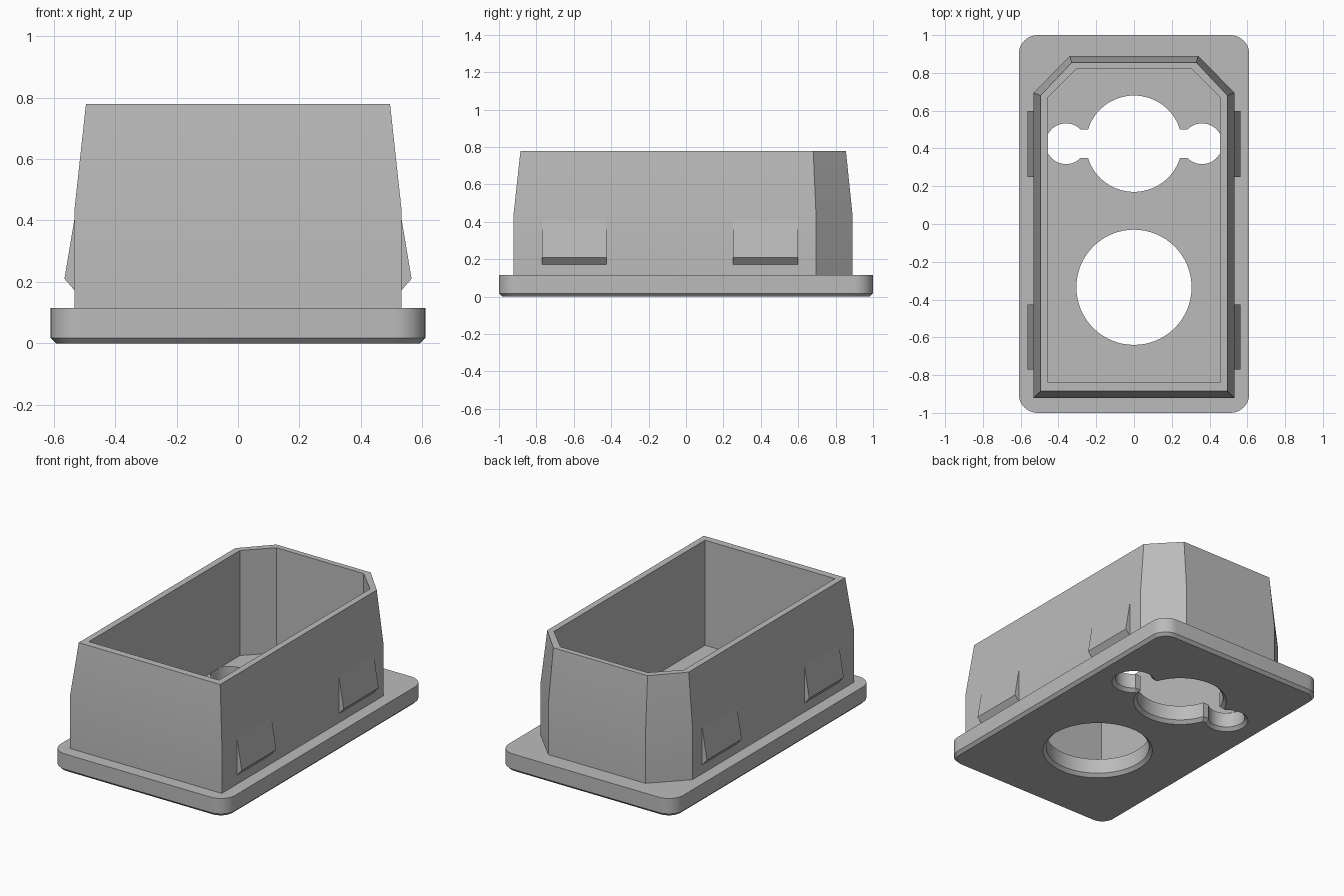
import bpy, bmesh, math

if "Cube" in bpy.data.objects:
    bpy.data.objects.remove(bpy.data.objects["Cube"])

grey = bpy.data.materials.new("light grey")
grey.use_nodes = True
grey.diffuse_color = (0.5, 0.5, 0.5, 1)
grey.node_tree.nodes["Principled BSDF"].inputs["Base Color"].default_value = (0.5, 0.5, 0.5, 1)

FLOOR = 0.115


def loft(name, rings, closed=False):
    """Skin equal-length rings; cap the ends, or join last to first if closed."""
    bm = bmesh.new()
    loops = [[bm.verts.new(p) for p in r] for r in rings]
    n = len(loops[0])
    pairs = list(zip(loops, loops[1:]))
    if closed:
        pairs.append((loops[-1], loops[0]))
    else:
        bm.faces.new(loops[0])
        bm.faces.new(loops[-1])
    for a, b in pairs:
        for i in range(n):
            j = (i + 1) % n
            bm.faces.new((a[i], a[j], b[j], b[i]))
    bmesh.ops.recalc_face_normals(bm, faces=bm.faces)
    mesh = bpy.data.meshes.new(name)
    bm.to_mesh(mesh)
    bm.free()
    mesh.materials.append(grey)
    ob = bpy.data.objects.new(name, mesh)
    bpy.context.collection.objects.link(ob)
    return ob


def smooth(ob):
    bpy.ops.object.select_all(action='DESELECT')
    ob.select_set(True)
    bpy.context.view_layer.objects.active = ob
    bpy.ops.object.shade_smooth_by_angle(angle=math.radians(25))


def arc(cx, cy, r, a0, a1, n):
    return [(cx + r * math.cos(a0 + (a1 - a0) * i / n),
             cy + r * math.sin(a0 + (a1 - a0) * i / n)) for i in range(n + 1)]


def at(points, z):
    return [(x, y, z) for x, y in points]


def rounded(d):
    r, pts = 0.1, []
    for k, (sx, sy) in enumerate(((1, 1), (-1, 1), (-1, -1), (1, -1))):
        a = k * math.pi / 2
        pts += arc(sx * (0.61 - r), sy * (1 - r), r - d, a, a + math.pi / 2, 10)
    return pts


def round_hole(d):
    return arc(0, -0.335, 0.305 + d, 0, math.tau, 64)[:-1]


def keyhole(d):
    """Large circle joined by short slots to a small circle on each side."""
    big, small, h, cx, cy = 0.255 + d, 0.108 + d, 0.075 + d, 0.36, 0.425
    t, u = math.asin(h / big), math.asin(h / small)
    return (arc(0, cy, big, t, math.pi - t, 28)
            + arc(-cx, cy, small, u, math.tau - u, 28)
            + arc(0, cy, big, math.pi + t, math.tau - t, 28)
            + arc(cx, cy, small, u - math.pi, math.pi - u, 28))


def bay(x, front, back, cut_x, cut_y):
    """Rectangle with both rear corners cut off."""
    return [(x, front), (x, cut_y), (cut_x, back), (-cut_x, back), (-x, cut_y), (-x, front)]


# Base plate with chamfered lower edge and two chamfered openings
plate = loft("base_plate", [at(rounded(0.018), 0), at(rounded(0), 0.018), at(rounded(0), FLOOR)])
for outline in (round_hole, keyhole):
    cutter = loft("hole_cutter", [at(outline(0.025), -0.005), at(outline(0), 0.02), at(outline(0), 0.2)])
    cutter.hide_render = True
    bpy.context.view_layer.objects.active = plate
    mod = plate.modifiers.new("hole", 'BOOLEAN')
    mod.operation, mod.solver, mod.object = 'DIFFERENCE', 'EXACT', cutter
    bpy.ops.object.modifier_apply(modifier=mod.name)
    bpy.data.objects.remove(cutter)
smooth(plate)

# Hollow housing: outside tapers in its upper half, inside is straight
base = bay(0.532, -0.922, 0.89, 0.34, 0.695)
rim = bay(0.495, -0.885, 0.855, 0.33, 0.68)
inner = bay(0.455, -0.84, 0.82, 0.305, 0.67)
housing = loft("housing", [at(base, FLOOR), at(base, 0.44), at(rim, 0.78),
                           at(inner, 0.78), at(inner, FLOOR)], closed=True)
smooth(housing)

# Wedge-shaped snap clips on both sides
profile = [(0.52, 0.16), (0.532, 0.172), (0.565, 0.21), (0.53, 0.42), (0.52, 0.42)]
for side, s in (("left", 1), ("right", -1)):
    for place, y0, y1 in (("front", -0.77, -0.425), ("rear", 0.25, 0.598)):
        loft(f"{place}_{side}_clip", [[(s * x, y, z) for x, z in profile] for y in (y0, y1)])
